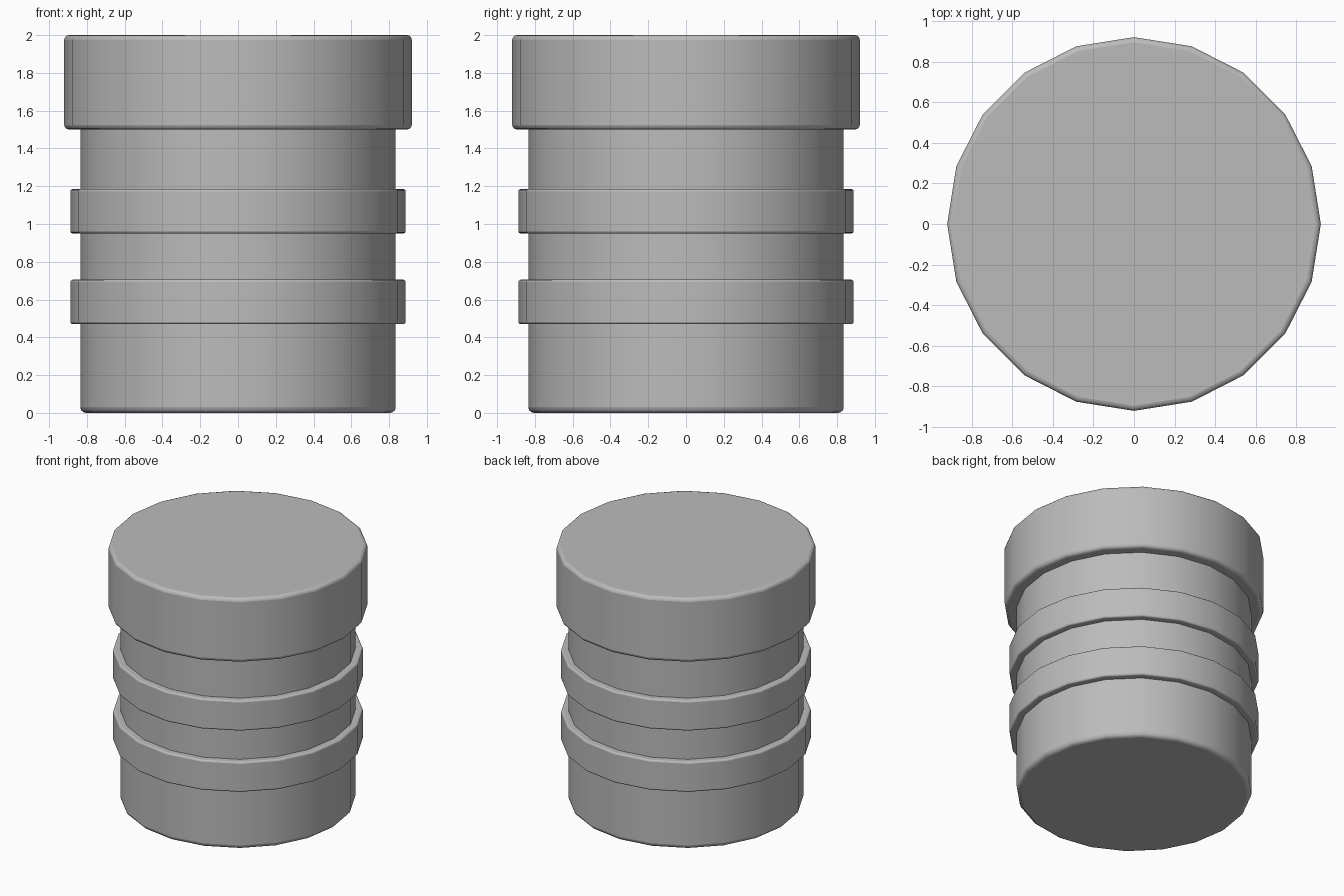
import bpy
import math

if "Cube" in bpy.data.objects:
    bpy.data.objects.remove(bpy.data.objects["Cube"], do_unlink=True)

grey = bpy.data.materials.new("plain grey")
grey.use_nodes = True
colour = (0.5, 0.5, 0.5, 1)
grey.diffuse_color = colour
grey.node_tree.nodes["Principled BSDF"].inputs["Base Color"].default_value = colour

SIDES = 20


def drum(name, radius, bottom, top, bevel):
    """Twenty-sided drum with softly rounded rims."""
    bpy.ops.mesh.primitive_cylinder_add(
        vertices=SIDES, radius=radius, depth=top - bottom,
        location=(0, 0, (bottom + top) / 2))
    part = bpy.context.object
    part.name = name
    part.data.materials.append(grey)
    bpy.ops.object.shade_smooth_by_angle(angle=math.radians(35))
    rim = part.modifiers.new("rounded rim", "BEVEL")
    rim.width = bevel
    rim.segments = 3
    rim.limit_method = "ANGLE"
    rim.angle_limit = math.radians(40)
    return part


# Main body and overhanging cap
drum("body", 0.835, 0, 1.6, 0.03)
drum("cap", 0.92, 1.5, 2, 0.025)

# Raised bands around the body
drum("lower_band", 0.887, 0.47, 0.705, 0.012)
drum("upper_band", 0.887, 0.95, 1.185, 0.012)
